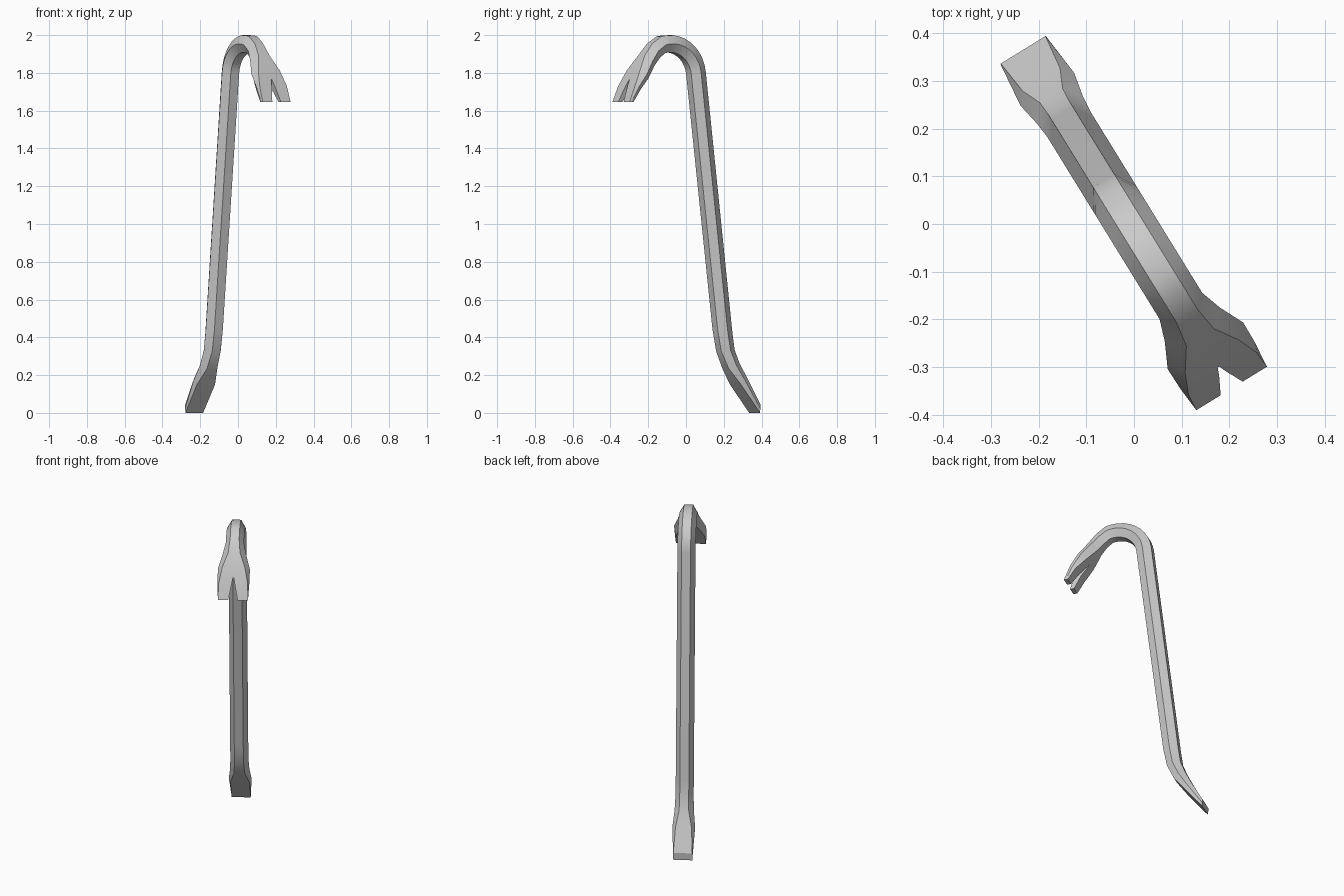
import bpy, bmesh
from math import cos, sin, radians
from mathutils import Vector

cube = bpy.data.objects.get("Cube")
if cube:
    bpy.data.objects.remove(cube)

# The bar bends in one vertical plane: ALONG points to the hook, ACROSS spans its width
ALONG = Vector((0.5246, -0.851, 0))
ACROSS = Vector((0.851, 0.5246, 0))
SHIFT = -0.0065
R, T, F = 0.0525, 0.0455, 0.026   # hexagon half width, half thickness, half flat


def place(s, w, z):
    return ALONG * s + ACROSS * (w + SHIFT) + Vector((0, 0, z))


def make_object(name, bm):
    bmesh.ops.recalc_face_normals(bm, faces=bm.faces)
    mesh = bpy.data.meshes.new(name)
    bm.to_mesh(mesh)
    bm.free()
    obj = bpy.data.objects.new(name, mesh)
    bpy.context.collection.objects.link(obj)
    return obj


# Stations: outer point, inner point, half width, outer flat, inner flat
stations = [
    # chisel end
    ((-0.433, 0.045), (-0.431, 0.0), 0.056, 0.055, 0.055),
    ((-0.36, 0.18), (-0.312, 0.15), 0.066, 0.046, 0.056),
    ((-0.32, 0.262), (-0.25, 0.235), 0.056, 0.028, 0.032),
    ((-0.29, 0.335), (-0.208, 0.325), R, F, F),
    ((-0.276, 0.43), (-0.185, 0.44), R, F, F),
]
# round bend at the top
for i in range(11):
    a = radians(173 - i * 9.8)
    out, inn = [(0.108 + r * cos(a), 1.7795 + r * sin(a)) for r in (0.175 + T, 0.175 - T)]
    stations.append((out, inn, R, F, F))
# flared claw
stations += [
    ((0.222, 1.955), (0.174, 1.88), R, F, F),
    ((0.275, 1.89), (0.213, 1.838), 0.068, 0.034, 0.034),
    ((0.322, 1.815), (0.27, 1.772), 0.093, 0.066, 0.066),
    ((0.365, 1.733), (0.33, 1.712), 0.092, 0.084, 0.084),
    ((0.401, 1.645), (0.377, 1.645), 0.0875, 0.087, 0.087),
]

# Loft the six-sided section through the stations
bm = bmesh.new()
rings = []
for (so, zo), (si, zi), half, fo, fi in stations:
    sm, zm = (so + si) / 2, (zo + zi) / 2
    section = [(so, -fo, zo), (so, fo, zo), (sm, half, zm),
               (si, fi, zi), (si, -fi, zi), (sm, -half, zm)]
    rings.append([bm.verts.new(place(*p)) for p in section])
for a, b in zip(rings, rings[1:]):
    for k in range(6):
        n = (k + 1) % 6
        bm.faces.new((a[k], a[n], b[n], b[k]))
bm.faces.new(rings[0])
bm.faces.new(rings[-1])
bar = make_object("pry_bar", bm)

# V-shaped wedge for the nail slot
bm = bmesh.new()
wedge = [(-0.0325, 1.62), (0.0325, 1.62), (0.002, 1.765), (-0.002, 1.765)]
near, far = [[bm.verts.new(place(s, w, z)) for w, z in wedge] for s in (0.2, 0.5)]
bm.faces.new(near)
bm.faces.new(far)
for k in range(4):
    n = (k + 1) % 4
    bm.faces.new((near[k], near[n], far[n], far[k]))
cutter = make_object("nail_slot_cutter", bm)
cutter.hide_render = True

# Cut the slot, then drop the cutter
slot = bar.modifiers.new("nail_slot", 'BOOLEAN')
slot.operation = 'DIFFERENCE'
slot.solver = 'EXACT'
slot.object = cutter
bpy.ops.object.select_all(action='DESELECT')
bar.select_set(True)
bpy.context.view_layer.objects.active = bar
bpy.ops.object.modifier_apply(modifier=slot.name)
bpy.data.objects.remove(cutter)

# Plain steel
steel = bpy.data.materials.new("grey_steel")
steel.use_nodes = True
colour = (0.6, 0.6, 0.6, 1)
steel.diffuse_color = colour
steel.node_tree.nodes["Principled BSDF"].inputs["Base Color"].default_value = colour
bar.data.materials.clear()
bar.data.materials.append(steel)
bpy.ops.object.shade_smooth_by_angle(angle=radians(30))
